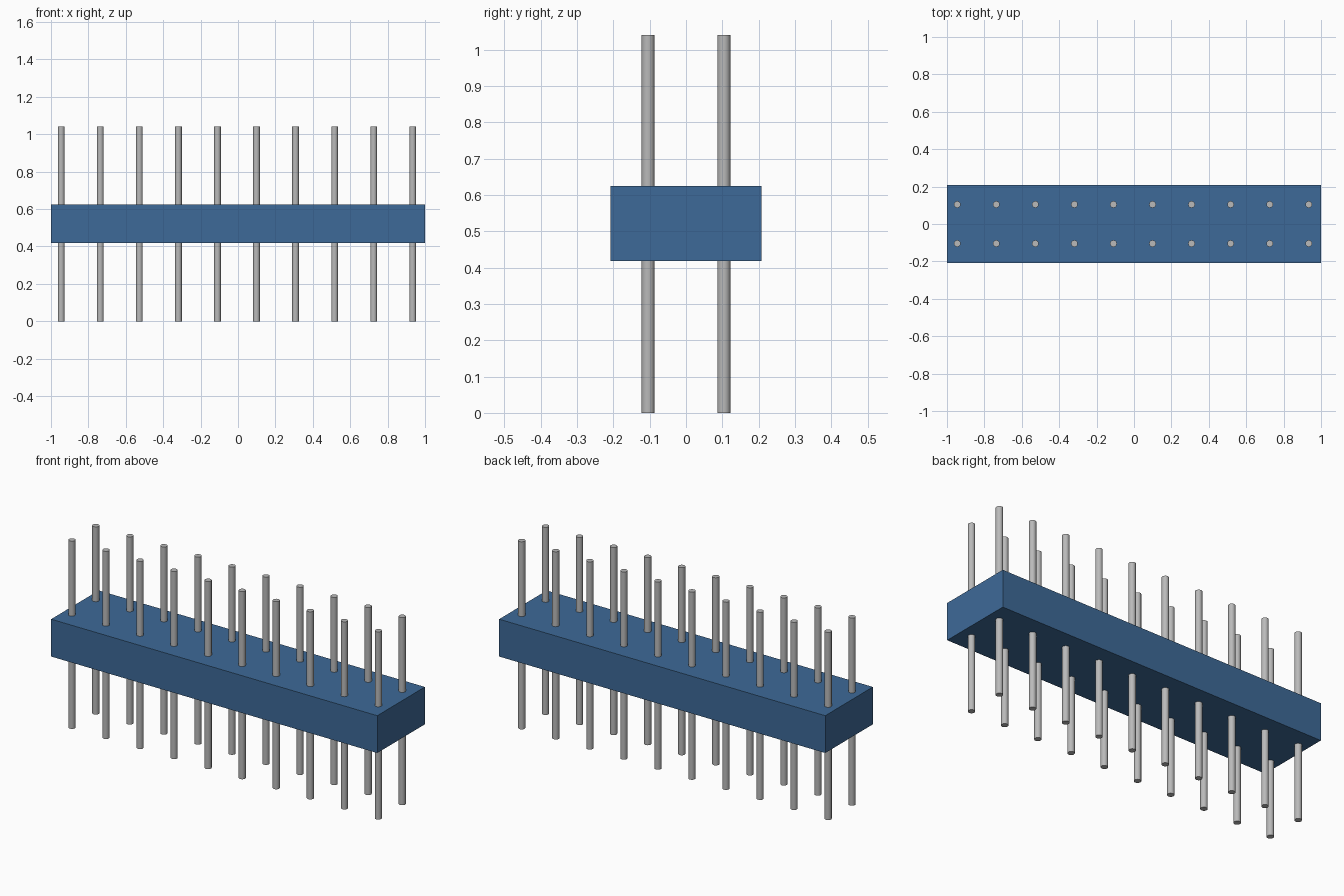
import bpy
import math

cube = bpy.data.objects.get("Cube")
if cube:
    bpy.data.objects.remove(cube, do_unlink=True)


def material(name, color):
    mat = bpy.data.materials.new(name)
    mat.use_nodes = True
    mat.diffuse_color = (*color, 1)
    bsdf = next(n for n in mat.node_tree.nodes if n.type == "BSDF_PRINCIPLED")
    bsdf.inputs["Base Color"].default_value = (*color, 1)
    return mat


BLUE = material("blue plastic", (0.048, 0.144, 0.314))
GREY = material("grey metal", (0.49, 0.49, 0.49))

COLUMNS = 10
PITCH = 0.2088      # spacing of the pins in both directions
FIRST_X = -0.945    # the pin grid sits slightly off centre
PIN_RADIUS = 0.018
HEIGHT = 1.04

# Housing block
bpy.ops.mesh.primitive_cube_add(size=1, location=(0, 0, 0.5215))
housing = bpy.context.object
housing.name = "housing"
housing.scale = (2.0, 0.417, 0.207)
bpy.ops.object.transform_apply(location=False, rotation=False, scale=True)
housing.data.materials.append(BLUE)

# One pin, shared by the whole two-row grid
bpy.ops.mesh.primitive_cylinder_add(vertices=20, radius=PIN_RADIUS, depth=HEIGHT)
first_pin = bpy.context.object
first_pin.data.materials.append(GREY)
bpy.ops.object.shade_smooth_by_angle(angle=math.radians(30))

# Pins
for row, y in (("front", -PITCH / 2), ("back", PITCH / 2)):
    for i in range(COLUMNS):
        if row == "front" and i == 0:
            pin = first_pin
        else:
            pin = first_pin.copy()
            bpy.context.collection.objects.link(pin)
        pin.name = f"{row}_pin_{i + 1}"
        pin.location = (FIRST_X + i * PITCH, y, HEIGHT / 2)
